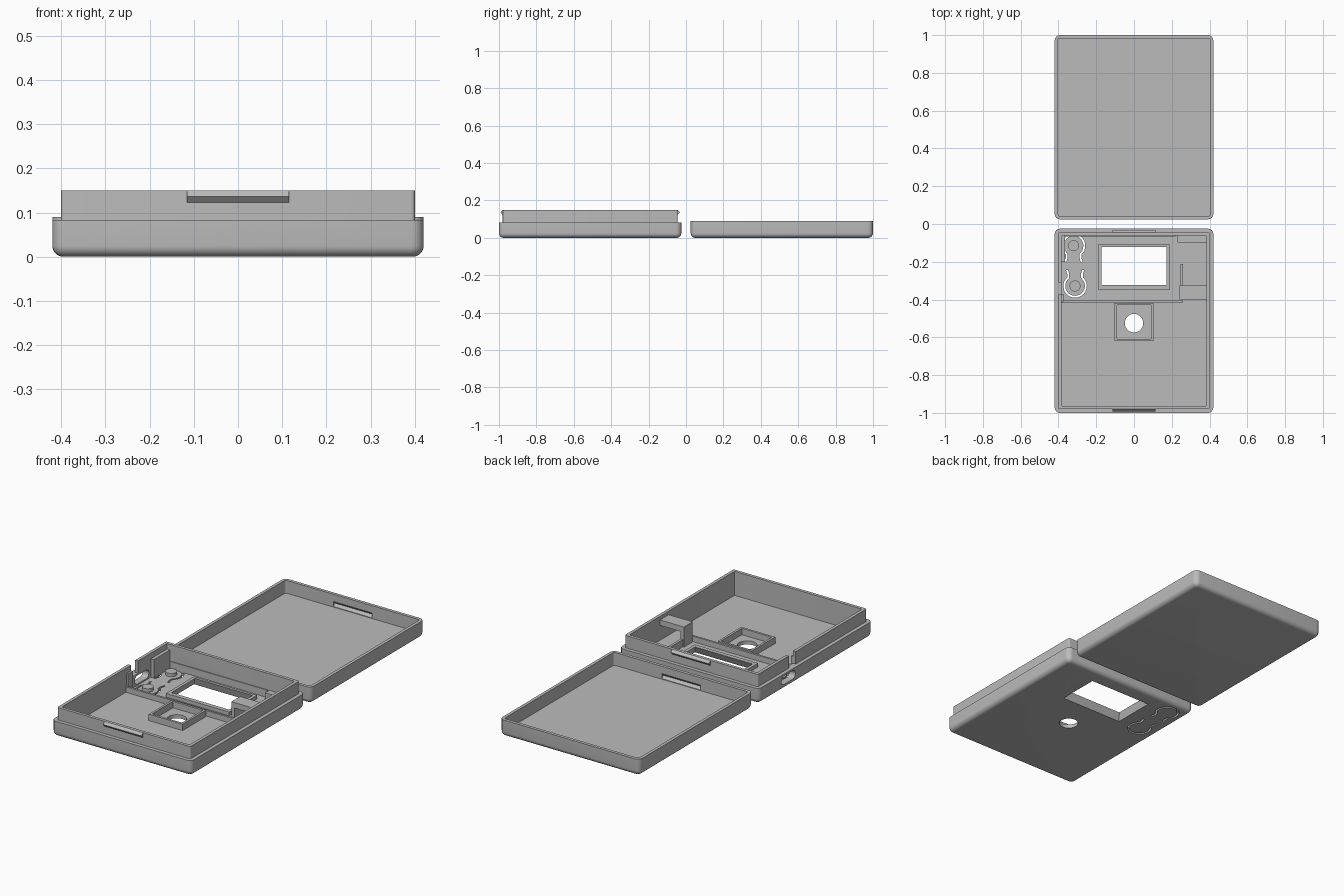
import bpy, bmesh, math
from mathutils import Vector

old = bpy.data.objects.get("Cube")
if old:
    bpy.data.objects.remove(old, do_unlink=True)

grey = bpy.data.materials.new("light grey plastic")
grey.use_nodes = True
grey.diffuse_color = (0.5, 0.5, 0.5, 1)
grey.node_tree.nodes["Principled BSDF"].inputs["Base Color"].default_value = (0.5, 0.5, 0.5, 1)


def loft(name, rings):
    """Closed solid skinned through rings of equal point count."""
    bm = bmesh.new()
    loops = [[bm.verts.new(p) for p in ring] for ring in rings]
    n = len(loops[0])
    for a, b in zip(loops, loops[1:]):
        for i in range(n):
            j = (i + 1) % n
            bm.faces.new((a[i], a[j], b[j], b[i]))
    bm.faces.new(loops[0][::-1])
    bm.faces.new(loops[-1])
    bmesh.ops.recalc_face_normals(bm, faces=bm.faces)
    mesh = bpy.data.meshes.new(name)
    bm.to_mesh(mesh)
    bm.free()
    obj = bpy.data.objects.new(name, mesh)
    obj.data.materials.append(grey)
    bpy.context.collection.objects.link(obj)
    return obj


def rect(cx, cy, hx, hy, r, steps=6):
    """Rounded rectangle outline."""
    pts = []
    for k, (sx, sy) in enumerate(((1, 1), (-1, 1), (-1, -1), (1, -1))):
        for i in range(steps + 1):
            a = math.pi / 2 * (k + i / steps)
            pts.append((cx + sx * (hx - r) + r * math.cos(a),
                        cy + sy * (hy - r) + r * math.sin(a)))
    return pts


def extrude(name, pts, lo, hi, axis="z"):
    """Prism of a 2D outline along z, or of a (y, z) outline along x."""
    def place(p, h):
        return (p[0], p[1], h) if axis == "z" else (h, p[0], p[1])
    return loft(name, [[place(p, h) for p in pts] for h in (lo, hi)])


def box(name, x0, x1, y0, y1, z0, z1):
    return extrude(name, [(x0, y0), (x1, y0), (x1, y1), (x0, y1)], z0, z1)


def cylinder(name, x, y, r, z0, z1):
    n = 32
    return extrude(name, [(x + r * math.cos(2 * math.pi * i / n), y + r * math.sin(2 * math.pi * i / n))
                          for i in range(n)], z0, z1)


def cut(target, *cutters):
    for c in cutters:
        mod = target.modifiers.new("cut", "BOOLEAN")
        mod.operation = "DIFFERENCE"
        mod.solver = "EXACT"
        mod.object = c
        c.hide_render = True
    bpy.context.view_layer.update()
    evaluated = target.evaluated_get(bpy.context.evaluated_depsgraph_get())
    mesh = bpy.data.meshes.new_from_object(evaluated)
    target.modifiers.clear()
    target.data = mesh


def remove(*objs):
    for o in objs:
        bpy.data.objects.remove(o, do_unlink=True)


HX, HY, CY, FILLET = 0.42, 0.4875, 0.5125, 0.025


def tray(name, cy, profile):
    """Open tray with a filleted base; profile lists (inset, height)."""
    base = [(FILLET * (1 - math.sin(a)), FILLET * (1 - math.cos(a)))
            for a in (math.pi / 2 * i / 6 for i in range(7))]
    rings = []
    for inset, z in base + profile:
        r = max(0.028 - inset, 0.004)
        rings.append([(x, y, z) for x, y in rect(0, cy, HX - inset, HY - inset, r)])
    return loft(name, rings)


def ridge(name, wall, out, z, depth, rise):
    """Triangular snap ridge pointing along out from a wall plane."""
    pts = [(wall - out * 0.004, z - rise), (wall, z - rise),
           (wall + out * depth, z), (wall, z + rise), (wall - out * 0.004, z + rise)]
    return extrude(name, pts, -0.115, 0.115, "x")


# The two trays
body = tray("body_tray", -CY, [(0, 0.083), (0.02, 0.083), (0.02, 0.15), (0.037, 0.15), (0.037, 0.02)])
lid = tray("lid_tray", CY, [(0, 0.09), (0.017, 0.09), (0.017, 0.02)])

# Snap ridges on the body lip and matching grooves in the lid
for label, s in (("front", -1), ("back", 1)):
    ridge(label + "_snap_ridge", -CY + s * (HY - 0.02), s, 0.1365, 0.012, 0.0135)
    groove = ridge("groove_cutter", CY + s * (HY - 0.017), s, 0.037, 0.012, 0.0135)
    cut(lid, groove)
    remove(groove)

# Screen window with a raised, tapered frame
rim = box("screen_frame", -0.19, 0.19, -0.347, -0.108, 0.015, 0.04)
window = loft("window_cutter", [
    [(x, y, z) for x, y in ((-hx, y0), (hx, y0), (hx, y1), (-hx, y1))]
    for z, hx, y0, y1 in ((-0.002, 0.188, -0.344, -0.11), (0.042, 0.172, -0.323, -0.123))])
cut(rim, window)

# Sensor holder with a round hole in the floor
holder = box("sensor_holder", -0.102, 0.102, -0.62, -0.418, 0.015, 0.055)
pocket = box("pocket_cutter", -0.09, 0.09, -0.608, -0.43, 0, 0.1)
cut(holder, pocket)
hole = cylinder("hole_cutter", 0, -0.525, 0.049, -0.01, 0.05)


def keyhole_slot(x, y, s):
    """Thin open ring slot leaving a flexible button tongue."""
    path = [Vector((-0.043, -0.085)), Vector((-0.036, -0.062))]
    for i in range(25):
        a = math.radians(230 - 280 * i / 24)
        path.append(Vector((0.057 * math.cos(a), 0.057 * math.sin(a))))
    path += [Vector((0.036, -0.062)), Vector((0.043, -0.085))]
    left, right = [], []
    for i, p in enumerate(path):
        t = (path[min(i + 1, len(path) - 1)] - path[max(i - 1, 0)]).normalized()
        n = Vector((-t.y, t.x)) * 0.005
        left.append(p + n)
        right.append(p - n)
    return extrude("slot_cutter", [(x + p.x, y + s * p.y) for p in left + right[::-1]], -0.01, 0.03)


# Push buttons
slots = []
for label, x, y, s in (("back", -0.32, -0.115, 1), ("front", -0.312, -0.328, -1)):
    slots.append(keyhole_slot(x, y, s))
    cylinder(label + "_button_post", x, y, 0.029, 0.015, 0.038)

# Side port and the notch in the lip
port = extrude("port_cutter", rect(-0.278, 0.05, 0.06, 0.023, 0.022), -0.45, -0.36, "x")
notch = box("notch_cutter", -0.41, -0.37, -0.37, -0.31, 0.083, 0.2)
cut(body, window, hole, port, notch, *slots)
remove(window, pocket, hole, port, notch, *slots)

# Circuit board supports
box("divider_wall", -0.39, 0.26, -0.415, -0.404, 0.015, 0.05)
box("back_rail", -0.36, 0.22, -0.066, -0.056, 0.015, 0.06)
box("left_back_support", -0.39, -0.365, -0.2, -0.056, 0.015, 0.12)
box("left_front_support", -0.39, -0.372, -0.41, -0.37, 0.015, 0.12)
box("right_back_block", 0.23, 0.39, -0.097, -0.06, 0.015, 0.06)
box("right_bracket_wall", 0.247, 0.26, -0.40, -0.213, 0.015, 0.06)
box("right_bracket_post", 0.24, 0.26, -0.40, -0.325, 0.015, 0.11)
box("right_bracket_arm", 0.24, 0.39, -0.40, -0.325, 0.10, 0.13)

# Smooth the rounded edges, keep the rest crisp
bpy.ops.object.select_all(action="DESELECT")
for obj in bpy.context.collection.objects:
    if obj.type == "MESH" and grey.name in obj.data.materials:
        obj.select_set(True)
        bpy.context.view_layer.objects.active = obj
bpy.ops.object.shade_smooth_by_angle(angle=math.radians(30))
